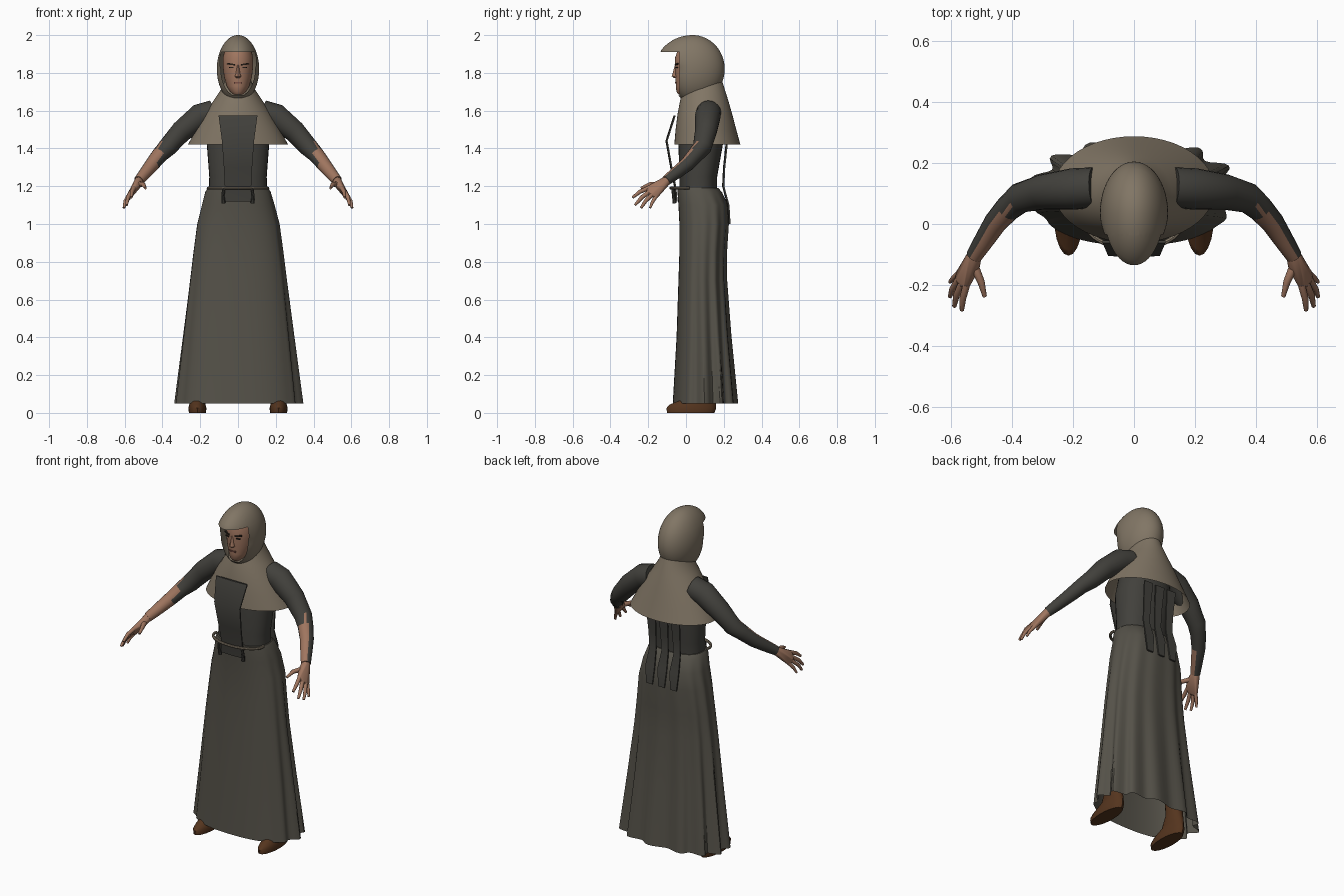
import bpy, bmesh, math
from itertools import product
from mathutils import Vector

cube = bpy.data.objects.get("Cube")
if cube:
    bpy.data.objects.remove(cube)
made = []


def material(name, rgb):
    m = bpy.data.materials.new(name)
    m.use_nodes = True
    m.diffuse_color = (*rgb, 1)
    bsdf = next(n for n in m.node_tree.nodes if n.type == 'BSDF_PRINCIPLED')
    bsdf.inputs["Base Color"].default_value = (*rgb, 1)
    bsdf.inputs["Roughness"].default_value = 0.9
    return m


ROBE = material("robe_grey", (.09, .083, .066))
SLEEVE = material("sleeve_grey", (.054, .052, .045))
HOOD = material("hood_tan", (.22, .18, .13))
SKIN = material("skin", (.35, .18, .115))
LEATHER = material("shoe_brown", (.09, .035, .013))
DARK = material("hair_dark", (.02, .014, .01))
LIP = material("lip", (.2, .08, .06))


def finish(bm, name, *mats):
    bmesh.ops.recalc_face_normals(bm, faces=bm.faces)
    mesh = bpy.data.meshes.new(name)
    bm.to_mesh(mesh)
    bm.free()
    for m in mats:
        mesh.materials.append(m)
    ob = bpy.data.objects.new(name, mesh)
    bpy.context.scene.collection.objects.link(ob)
    made.append(ob)
    return ob


def skin_rings(rings, start=True, end=True):
    bm = bmesh.new()
    loops = [[bm.verts.new(p) for p in r] for r in rings]
    for a, b in zip(loops, loops[1:]):
        for i in range(len(a)):
            j = (i + 1) % len(a)
            bm.faces.new((a[i], a[j], b[j], b[i]))
    if start:
        bm.faces.new(loops[0])
    if end:
        bm.faces.new(loops[-1])
    bmesh.ops.recalc_face_normals(bm, faces=bm.faces)
    return bm


def ring(z, hx, front, back, cx=0, power=1, pleat=0, n=32):
    """Horizontal oval; pleats fade out toward the front."""
    cy, hy, pts = (front + back) / 2, (back - front) / 2, []
    for i in range(n):
        a = math.tau * i / n
        c, s = math.cos(a), math.sin(a)
        fade = min(1, max(0, (s + .6) / .6))
        k = 1 + pleat * fade * math.sin(13 * a + math.pi / 2)
        x = math.copysign(abs(c) ** power, c)
        y = math.copysign(abs(s) ** power, s)
        pts.append(Vector((cx + hx * k * x, cy + hy * k * y, z)))
    return pts


def tube(path, sides=12):
    """Round tube through (x, y, z, radius) points."""
    pts, rings = [Vector(p[:3]) for p in path], []
    for i, p in enumerate(pts):
        t = pts[min(i + 1, len(pts) - 1)] - pts[max(i - 1, 0)]
        u = t.cross(Vector((0, 0, 1))).normalized()
        v = u.cross(t).normalized()
        rings.append([p + path[i][3] * (u * math.cos(a) + v * math.sin(a))
                      for a in (math.tau * k / sides for k in range(sides))])
    return skin_rings(rings)


def flip(path, s):
    return [(p[0] * s, *p[1:]) for p in path]


def panel(name, rows, mat, cx=0, thick=.008):
    """Hanging cloth strip from (z, half width, y) rows."""
    rings = [[Vector((cx - w, y, z)), Vector((cx, y - .004, z)), Vector((cx + w, y, z)),
              Vector((cx + w, y + thick, z)), Vector((cx - w, y + thick, z))]
             for z, w, y in rows]
    return finish(skin_rings(rings), name, mat)


def plate(name, centre, size, mat, yaw=0, roll=0):
    bm = bmesh.new()
    bmesh.ops.create_cube(bm, size=1)
    bmesh.ops.scale(bm, vec=size, verts=bm.verts)
    ob = finish(bm, name, mat)
    ob.location, ob.rotation_euler = centre, (0, roll, yaw)


# Pleated skirt, open at the hem
skirt_rows = [(1.19, .16, -.045, .17, 0), (1.17, .173, -.045, .19, 0), (1.1, .192, -.04, .222, .01),
              (1.0, .216, -.035, .225, .02), (.85, .235, -.035, .215, .025),
              (.7, .252, -.04, .215, .03), (.4, .285, -.05, .235, .05), (.05, .322, -.07, .265, .075)]
finish(skin_rings([ring(z, w, f, b, power=.85, pleat=p, n=104) for z, w, f, b, p in skirt_rows],
                  end=False), "skirt", ROBE)

# Torso
torso_rows = [(1.16, .155, -.035, .165), (1.25, .152, -.035, .165), (1.42, .165, -.04, .195),
              (1.55, .14, -.03, .2), (1.6, .1, -.01, .18)]
finish(skin_rings([ring(*r, power=.85) for r in torso_rows]), "torso", SLEEVE)

# Front and back hanging cloth
panel("front_panel", [(1.575, .103, -.062), (1.44, .085, -.105), (1.3, .075, -.08),
                      (1.2, .07, -.06), (1.12, .078, -.052)], SLEEVE)
back_rows = [(1.44, .03, .215), (1.3, .024, .2), (1.2, .022, .195), (1.1, .03, .222), (1.0, .02, .228)]
for i, x in enumerate((-.08, 0, .08)):
    panel("back_strip_%d" % (i + 1), back_rows, SLEEVE, x)

# Shoulder cape
cape_rows = [(1.76, .07, .01, .19), (1.72, .085, -.01, .203), (1.66, .125, -.03, .222),
             (1.58, .178, -.045, .245), (1.5, .223, -.055, .266), (1.42, .265, -.062, .288)]
finish(skin_rings([ring(*r, n=48) for r in cape_rows], end=False), "cape", HOOD)

# Hood: an egg with a face opening cut below the brim
bm = bmesh.new()
bmesh.ops.create_uvsphere(bm, u_segments=48, v_segments=32, radius=1)
for v in bm.verts:
    z = 1.82 + .18 * v.co.z
    reach = .12 + .08 * min(1, max(0, (z - 1.82) / .09))
    v.co = (.112 * v.co.x, .035 + v.co.y * (reach if v.co.y < 0 else .17), z)
for spot, normal in (((0, 0, 1.91), (0, 0, 1)), ((0, -.035, 0), (0, 1, 0))):
    bmesh.ops.bisect_plane(bm, geom=bm.verts[:] + bm.edges[:] + bm.faces[:],
                           plane_co=spot, plane_no=normal)
opening = [f for f in bm.faces
           if f.calc_center_median().y < -.0351 and 1.68 < f.calc_center_median().z < 1.91]
bmesh.ops.delete(bm, geom=opening, context='FACES')
finish(bm, "hood", HOOD)

# Head and facial features
head_rows = [(1.685, .025, -.038, .03), (1.7, .042, -.051, .06), (1.73, .06, -.053, .1),
             (1.78, .074, -.056, .12), (1.83, .08, -.058, .13), (1.88, .08, -.058, .14),
             (1.93, .068, -.04, .14), (1.97, .03, 0, .08)]
finish(skin_rings([ring(*r) for r in head_rows]), "head", SKIN)
nose_rows = [(1.772, .012, -.062, -.03), (1.782, .017, -.076, -.03), (1.8, .011, -.07, -.03),
             (1.845, .008, -.058, -.03)]
finish(skin_rings([ring(*r, n=12) for r in nose_rows]), "nose", SKIN)
plate("mouth", (0, -.054, 1.748), (.042, .009, .007), LIP)
for s, side in ((1, "left"), (-1, "right")):
    plate(side + "_eyebrow", (s * .036, -.049, 1.846), (.042, .009, .008), DARK, s * .3, -s * .15)
    plate(side + "_eye", (s * .035, -.049, 1.829), (.024, .009, .007), DARK, s * .3)

# Rope belt with two hanging ends
belt = [(.158 * math.sin(a), .005 - .085 * math.cos(a), 1.19, .008)
        for a in (math.pi * (i / 24 - .5) * 1.1 for i in range(25))]
finish(tube(belt, 8), "rope_belt", HOOD)

# Arms, hands and shoes
arm = [(.13, .12, 1.59, .066), (.2, .115, 1.57, .068), (.3, .105, 1.49, .058),
       (.375, .085, 1.405, .05), (.415, .05, 1.365, .043), (.455, .005, 1.315, .038),
       (.49, -.05, 1.272, .033), (.525, -.105, 1.23, .027)]
fingers = {"index": [(.55, -.2, 1.19, .012), (.562, -.245, 1.17, .011), (.565, -.283, 1.14, .007)],
           "middle": [(.565, -.195, 1.17, .012), (.583, -.235, 1.14, .011), (.59, -.27, 1.1, .007)],
           "ring": [(.575, -.18, 1.155, .012), (.597, -.215, 1.12, .01), (.604, -.238, 1.085, .007)],
           "little": [(.573, -.16, 1.145, .011), (.593, -.178, 1.115, .009), (.604, -.19, 1.085, .006)],
           "thumb": [(.522, -.145, 1.21, .015), (.502, -.19, 1.21, .012), (.49, -.238, 1.19, .007)]}
shoe_rows = [(0, .045, -.1, .15), (.025, .048, -.104, .16), (.045, .043, -.085, .16),
             (.075, .04, -.01, .155), (.14, .042, .03, .14), (.4, .05, .02, .15)]
around = [Vector(d).normalized() for d in product((-1, 0, 1), repeat=3) if any(d)]

for s, side in ((1, "left"), (-1, "right")):
    # The sleeve is open along the inner forearm
    bm = tube(flip(arm, s), 20)
    inner = Vector((-s * .5, -.85, 0))
    for f in bm.faces:
        c = f.calc_center_median()
        f.material_index = int(abs(c.x) > .41 and f.normal.dot(inner) > .02)
    finish(bm, side + "_arm", SLEEVE, SKIN)

    # Palm wraps the wrist, knuckles and thumb root
    bm = bmesh.new()
    roots = [(.523, -.1, 1.232, .024)] + [p[0] for p in fingers.values()]
    for x, y, z, r in flip(roots, s):
        for d in around:
            bm.verts.new(Vector((x, y, z)) + d * r)
    hull = bmesh.ops.convex_hull(bm, input=bm.verts)
    loose = [v for v in bm.verts if not v.link_faces]
    bmesh.ops.delete(bm, geom=loose, context='VERTS')
    finish(bm, side + "_palm", SKIN)
    for label, path in fingers.items():
        finish(tube(flip(path, s), 10), "%s_%s_finger" % (side, label), SKIN)

    finish(skin_rings([ring(*r, cx=s * .215, n=20) for r in shoe_rows]), side + "_shoe", LEATHER)
    finish(tube([(s * .075, -.07, 1.19, .009), (s * .08, -.066, 1.15, .008),
                 (s * .076, -.06, 1.11, .011)], 8), side + "_belt_end", SLEEVE)

# Smooth shading with crisp edges
bpy.ops.object.select_all(action='DESELECT')
for ob in made:
    ob.select_set(True)
bpy.context.view_layer.objects.active = made[0]
bpy.ops.object.shade_smooth_by_angle(angle=math.radians(40))
